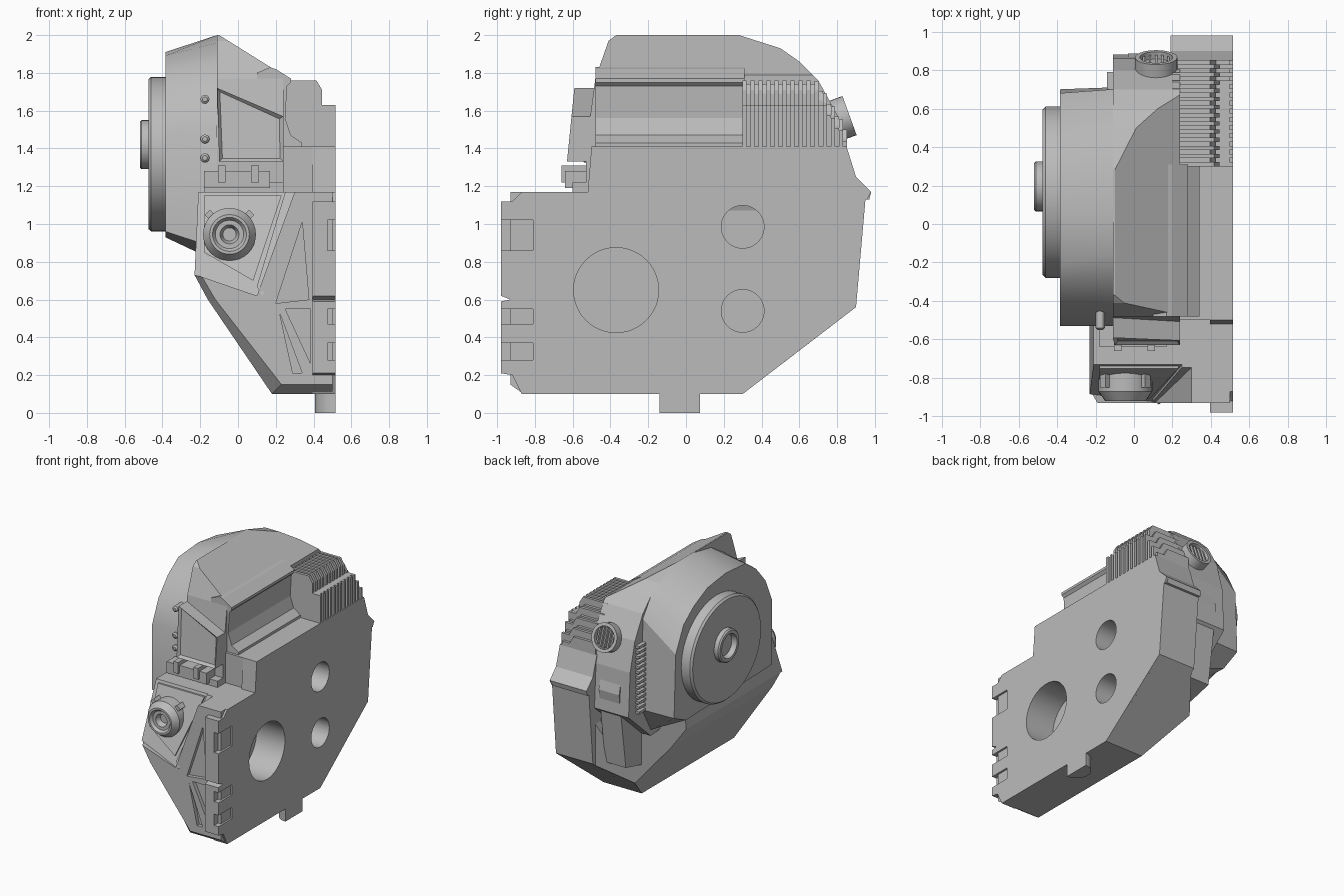
import bpy, bmesh, math
from mathutils import Vector, Matrix

cube = bpy.data.objects.get("Cube")
if cube:
    bpy.data.objects.remove(cube, do_unlink=True)

GREY = (0.5, 0.5, 0.5, 1)
mat = bpy.data.materials.new("plain_grey")
mat.use_nodes = True
mat.diffuse_color = GREY
mat.node_tree.nodes["Principled BSDF"].inputs["Base Color"].default_value = GREY
CUT = 0.515  # flat inner face


def loft(name, sections, planes=(), smooth=False):
    """Skin matching rings, cap the ends, then trim with (point, normal) planes."""
    bm = bmesh.new()
    rings = [[bm.verts.new(p) for p in s] for s in sections]
    n = len(rings[0])
    for a, b in zip(rings, rings[1:]):
        for i in range(n):
            j = (i + 1) % n
            bm.faces.new((a[i], a[j], b[j], b[i]))
    bm.faces.new(rings[0])
    bm.faces.new(rings[-1])
    for co, no in planes:
        bmesh.ops.bisect_plane(bm, geom=bm.verts[:] + bm.edges[:] + bm.faces[:],
                               plane_co=co, plane_no=no, clear_outer=True)
        bmesh.ops.holes_fill(bm, edges=[e for e in bm.edges if e.is_boundary])
    bmesh.ops.recalc_face_normals(bm, faces=bm.faces)
    me = bpy.data.meshes.new(name)
    bm.to_mesh(me)
    bm.free()
    me.materials.append(mat)
    if smooth:
        me.shade_smooth()
        me.set_sharp_from_angle(angle=math.radians(30))
    ob = bpy.data.objects.new(name, me)
    bpy.context.scene.collection.objects.link(ob)
    return ob


def along_y(name, pts, y0, y1, **kw):
    return loft(name, [[(x, y, z) for x, z in pts] for y in (y0, y1)], **kw)


def along_x(name, pts, x0, x1, **kw):
    return loft(name, [[(x, y, z) for y, z in pts] for x in (x0, x1)], **kw)


def box(name, x0, x1, y0, y1, z0, z1):
    return along_y(name, [(x0, z0), (x1, z0), (x1, z1), (x0, z1)], y0, y1)


def lathe(name, centre, axis, profile, n=32, planes=()):
    """Turn (radius, distance) pairs about an axis."""
    q = Vector((0, 0, 1)).rotation_difference(Vector(axis))
    turn = [2 * math.pi * i / n for i in range(n)]
    return loft(name, [[Vector(centre) + q @ Vector((r * math.cos(t), r * math.sin(t), d))
                        for t in turn] for r, d in profile], planes=planes, smooth=True)


def carve(ob, cutters):
    for c in cutters:
        m = ob.modifiers.new("carve", "BOOLEAN")
        m.operation, m.solver, m.object = "DIFFERENCE", "EXACT", c
    dg = bpy.context.evaluated_depsgraph_get()
    dg.update()
    me = bpy.data.meshes.new_from_object(ob.evaluated_get(dg))
    ob.modifiers.clear()
    ob.data = me


def inset_front(ob, width, depth):
    bm = bmesh.new()
    bm.from_mesh(ob.data)
    front = min(bm.faces, key=lambda f: f.normal.y)
    bmesh.ops.inset_individual(bm, faces=[front], thickness=width)
    bmesh.ops.translate(bm, verts=front.verts[:], vec=(0, depth, 0))
    bm.to_mesh(ob.data)
    bm.free()


# Rounded side shell of the skull
outer = [(-.53, .96), (-.53, 1.48), (-.45, 1.66), (-.33, 1.8), (-.2, 1.89), (.05, 1.91),
         (.28, 1.88), (.45, 1.8), (.58, 1.7), (.68, 1.5), (.7, 1.0), (.55, .93)]
middle = [(-.53, .87), (-.53, 1.5), (-.45, 1.7), (-.32, 1.86), (-.16, 1.96), (.05, 2),
          (.28, 2), (.5, 1.93), (.6, 1.86), (.7, 1.72), (.71, 1.0), (.6, .8)]
loft("skull_side", [[(x, y, z) for y, z in s] for x, s in ((-.385, outer), (-.11, middle))],
     smooth=True)

# Crest standing proud of the shell, trimmed by the sloping crown
along_x("skull_crest", [(-.53, .85), (-.53, 1.4), (-.48, 1.77), (-.41, 1.97), (-.37, 2), (.28, 2),
                        (.5, 1.93), (.6, 1.86), (.7, 1.76), (.8, 1.58), (.86, 1.35), (.88, 1.0),
                        (.6, .75)], -.11, .24, planes=[((-.1, 0, 2), (.53, 0, .85))])

# Jaw, cheek and middle slab
back_cuts = [((0, .3, .1), (0, .46, -.6)), ((.19, .87, 0), (-.57, .44, 0)),
             ((0, .9, .56), (0, .57, -.05))]
jaw_out = [(-.23, .73), (.1, .62), (.3, 1.17), (.5, 1.17), (.5, .1), (.18, .1), (-.16, .6)]
jaw_in = [(-.19, .72), (.1, .62), (.3, 1.17), (.5, 1.17), (.5, .15), (.23, .15), (-.12, .6)]
jaw = loft("jaw", [[(x, y, z) for x, z in s] for y, s in
                   ((-.93, jaw_in), (-.86, jaw_out), (.95, jaw_out))], planes=back_cuts)


def sloped(name, pts, lift, back, **kw):
    front = [(x, -.73 - (1.17 - z) * .35 - lift, z) for x, z in pts]
    return loft(name, [front, [(x, back, z) for x, z in pts]], **kw)


sloped("cheek", [(-.21, 1.17), (.3, 1.17), (.1, .6), (-.23, .73)], 0, .8, planes=back_cuts[1:2])
sloped("cheek_plate", [(-.18, 1.15), (.23, 1.15), (.08, .7), (-.18, .85)], .015, -.7)
sloped("cheek_ridge", [(.25, 1.17), (.3, 1.17), (.34, 1.12), (.13, .62), (.1, .67)], .015, -.7)
slab = along_x("middle_slab", [
    (-.92, .2), (-.98, .21), (-.98, .59), (-.93, .6), (-.98, .62), (-.98, 1.12), (-.92, 1.12), (-.87, 1.17),
    (-.52, 1.17), (-.5, 1.41), (.85, 1.41), (.9, 1.25), (.98, 1.17), (.96, 1.13), (.95, 1.13),
    (.9, .56), (.3, .1), (-.87, .1)], .395, CUT)
box("deck", .2, .4, -.5, .84, 1.1, 1.41)
along_x("back_panel", [(.5, .253), (.9, .56), (.95, 1.13), (.97, 1.13), (.98, 1.17),
                       (.9, 1.25), (.85, 1.41), (.5, 1.41)], .19, .5)
along_x("neck_strip", [(.6, .5), (.8, .55), (.885, 1.16), (.86, 1.26), (.6, 1.26)], -.03, .15)

# Sockets in the flat face, mouth slots and jaw panels
cutters = [lathe("socket_cutter", (.265, y, z), (1, 0, 0), [(r, 0), (r, .4)], 48)
           for y, z, r in ((-.37, .65, .225), (.3, .985, .113), (.3, .54, .113))]
slots = [box("slot_cutter", .475, .6, -1.1, -.81, lo, hi)
         for lo, hi in ((.86, 1.02), (.47, .55), (.28, .37))]
panels = [along_y("panel_cutter", p, -1, -.9) for p in (
    [(.34, 1.01), (.2, .58), (.375, .6)],
    [(.22, .53), (.29, .21), (.34, .21)],
    [(.25, .55), (.385, .55), (.385, .26)])]
carve(slab, cutters + slots)
carve(jaw, cutters + panels)
for c in cutters + slots + panels:
    bpy.data.objects.remove(c, do_unlink=True)

# Half round neck peg
lathe("neck_peg", (CUT, -.033, 0), (0, 0, 1), [(.107, 0), (.107, .15)],
      planes=[((CUT, 0, 0), (1, 0, 0))])

# Ear disc and hollow hub
disc = lathe("ear_disc", (0, 0, 0), (-1, 0, 0), [(.445, .36), (.445, .46), (.43, .475)], 48)
disc.data.transform(Matrix.Translation((0, .165, 1.37)) @ Matrix.Diagonal((1, 1, .92, 1)))
lathe("ear_hub", (0, .195, 1.42), (-1, 0, 0),
      [(.13, .46), (.13, .51), (.12, .52), (.095, .52), (.085, .48)])

# Cheek nozzle with lugs
lathe("nozzle", (-.045, 0, .945), (0, -1, 0),
      [(.11, .74), (.14, .77), (.14, .87), (.105, .92), (.09, .92), (.075, .9), (.05, .9), (.035, .86)])
for k in range(4):
    lug = box("nozzle_lug", .12, .165, -.85, -.74, -.02, .02)
    lug.data.transform(Matrix.Translation((-.045, 0, .945)) @
                       Matrix.Rotation(math.radians(45 + 90 * k), 4, "Y"))

# Eye visor, bracket and bolts
visor = [(-.1, 1.33), (.24, 1.33), (.24, 1.57), (-.11, 1.72)]
eye = loft("eye_visor", [[(x, -.63 + (z - 1.33) * .1, z) for x, z in visor],
                         [(x, -.46, z) for x, z in visor]])
inset_front(eye, .025, .02)
box("bracket_base", -.18, .24, -.6, -.5, 1.17, 1.22)
box("bracket_block", -.18, .17, -.64, -.52, 1.19, 1.28)
for x in (-.085, .09):
    box("bracket_clip", x - .02, x + .02, -.66, -.52, 1.22, 1.31)
for z in (1.35, 1.45, 1.66):
    lathe("bolt", (-.175, -.44, z), (0, -1, 0), [(.024, 0), (.024, .1), (.013, .11)], 12)

# Side trough under the crown
along_y("crown_trough", [(.1, 1.8), (.17, 1.83), (.2, 1.82), (.28, 1.77), (.28, 1.75), (.26, 1.73),
                         (.25, 1.56), (.28, 1.47), (.34, 1.43), (.34, 1.4), (.1, 1.4)], -.48, .31)

# Stepped cooling ribs, alternating full and recessed slices
STEP = .0212
for i in range(26):
    y = .3 + i * STEP
    gap = .02 if i % 2 else 0
    top = 1.76 - max(0, y - .68) * 1.6 - gap
    side = CUT - gap
    along_y("cooling_rib", [(.2, 1.4), (side, 1.4), (side, min(1.63, top - .06)),
                            (side - .07, min(1.63, top - .06)), (side - .07, top - .05),
                            (side - .1, top), (.2, top)], y, y + STEP)

# Rear exhaust port
lathe("exhaust_port", (.115, .8, 1.55), (0, .94, .34),
      [(.11, -.05), (.11, .07), (.085, .07), (.085, .03)])
for k in range(5):
    slat = box("port_slat", -.07 + k * .032, -.058 + k * .032, .02, .055, -.075, .075)
    slat.data.transform(Matrix.Translation((.115, .8, 1.55)) @ Matrix.Rotation(.35, 4, "X"))

# Louvre on the step behind the side shell
for k in range(14):
    box("louvre_slat", -.14, -.1, .68, .79, 1.0 + k * .04, 1.02 + k * .04)
